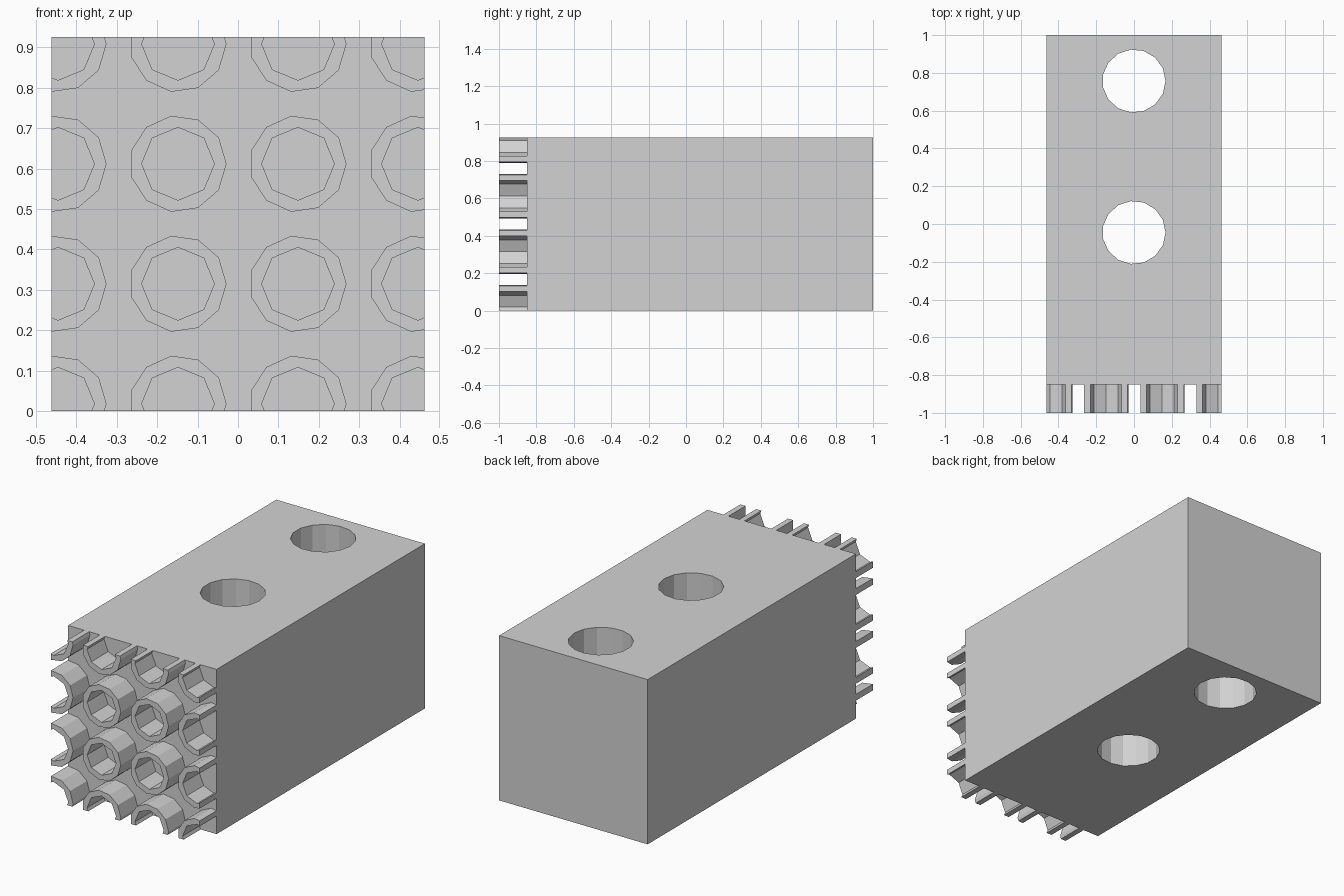
import bpy
import bmesh
from math import cos, sin, pi
from mathutils import Vector

cube = bpy.data.objects.get("Cube")
if cube:
    bpy.data.objects.remove(cube, do_unlink=True)

WIDTH, HEIGHT = 0.924, 0.926
FACE_Y, TIP_Y, BACK_Y = -0.85, -1.0, 1.0
PITCH = 0.297

grey = bpy.data.materials.new("plain grey")
grey.use_nodes = True
grey.diffuse_color = (0.65, 0.65, 0.65, 1)
grey.node_tree.nodes["Principled BSDF"].inputs["Base Color"].default_value = grey.diffuse_color


def add_prism(bm, start, length, radius, sides, axis):
    """Regular prism along y or z with a corner pointing to +x."""
    up, along = (Vector((0, 0, 1)), Vector((0, 1, 0)))
    if axis == "z":
        up, along = along, up
    ring = []
    for i in range(sides):
        a = 2 * pi * i / sides
        ring.append(bm.verts.new(Vector(start) + Vector((cos(a) * radius, 0, 0)) + up * sin(a) * radius))
    base = bm.faces.new(ring)
    top = bmesh.ops.extrude_face_region(bm, geom=[base], use_keep_orig=True)["geom"]
    moved = [v for v in top if isinstance(v, bmesh.types.BMVert)]
    bmesh.ops.translate(bm, verts=moved, vec=along * length)


def add_box(bm, y0, y1):
    """Box with the block's cross-section between two depths."""
    verts = bmesh.ops.create_cube(bm, size=1)["verts"]
    bmesh.ops.scale(bm, verts=verts, vec=(WIDTH, y1 - y0, HEIGHT))
    bmesh.ops.translate(bm, verts=verts, vec=(0, (y0 + y1) / 2, HEIGHT / 2))


def finish(bm, name):
    bmesh.ops.recalc_face_normals(bm, faces=bm.faces)
    mesh = bpy.data.meshes.new(name)
    bm.to_mesh(mesh)
    bm.free()
    mesh.materials.append(grey)
    obj = bpy.data.objects.new(name, mesh)
    bpy.context.collection.objects.link(obj)
    return obj


def cut(obj, cutter, operation):
    """Apply a boolean and remove the cutter."""
    cutter.hide_render = True
    mod = obj.modifiers.new("cut", "BOOLEAN")
    mod.operation, mod.object, mod.solver = operation, cutter, "EXACT"
    bpy.context.view_layer.update()
    graph = bpy.context.evaluated_depsgraph_get()
    mesh = bpy.data.meshes.new_from_object(obj.evaluated_get(graph))
    obj.modifiers.remove(mod)
    obj.data = mesh
    bpy.data.objects.remove(cutter, do_unlink=True)


def stud_grid(name, y0, length, radius, sides):
    bm = bmesh.new()
    for col in range(4):
        for row in range(4):
            x, z = (col - 1.5) * PITCH, 0.018 + row * PITCH
            add_prism(bm, (x, y0, z), length, radius, sides, "y")
    return finish(bm, name)


# Main block with two vertical holes
bm = bmesh.new()
add_box(bm, FACE_Y, BACK_Y)
block = finish(bm, "block")
bm = bmesh.new()
for y in (-0.045, 0.757):
    add_prism(bm, (0, y, -0.1), HEIGHT + 0.2, 0.167, 15, "z")
cut(block, finish(bm, "hole_cutter"), "DIFFERENCE")

# Hollow studs on the front, trimmed to the block's outline
studs = stud_grid("front_studs", TIP_Y, FACE_Y - TIP_Y, 0.12, 11)
bm = bmesh.new()
add_box(bm, TIP_Y - 0.1, FACE_Y + 0.1)
cut(studs, finish(bm, "trim_box"), "INTERSECT")
cut(studs, stud_grid("bore_cutter", TIP_Y - 0.2, 0.5, 0.09, 8), "DIFFERENCE")
